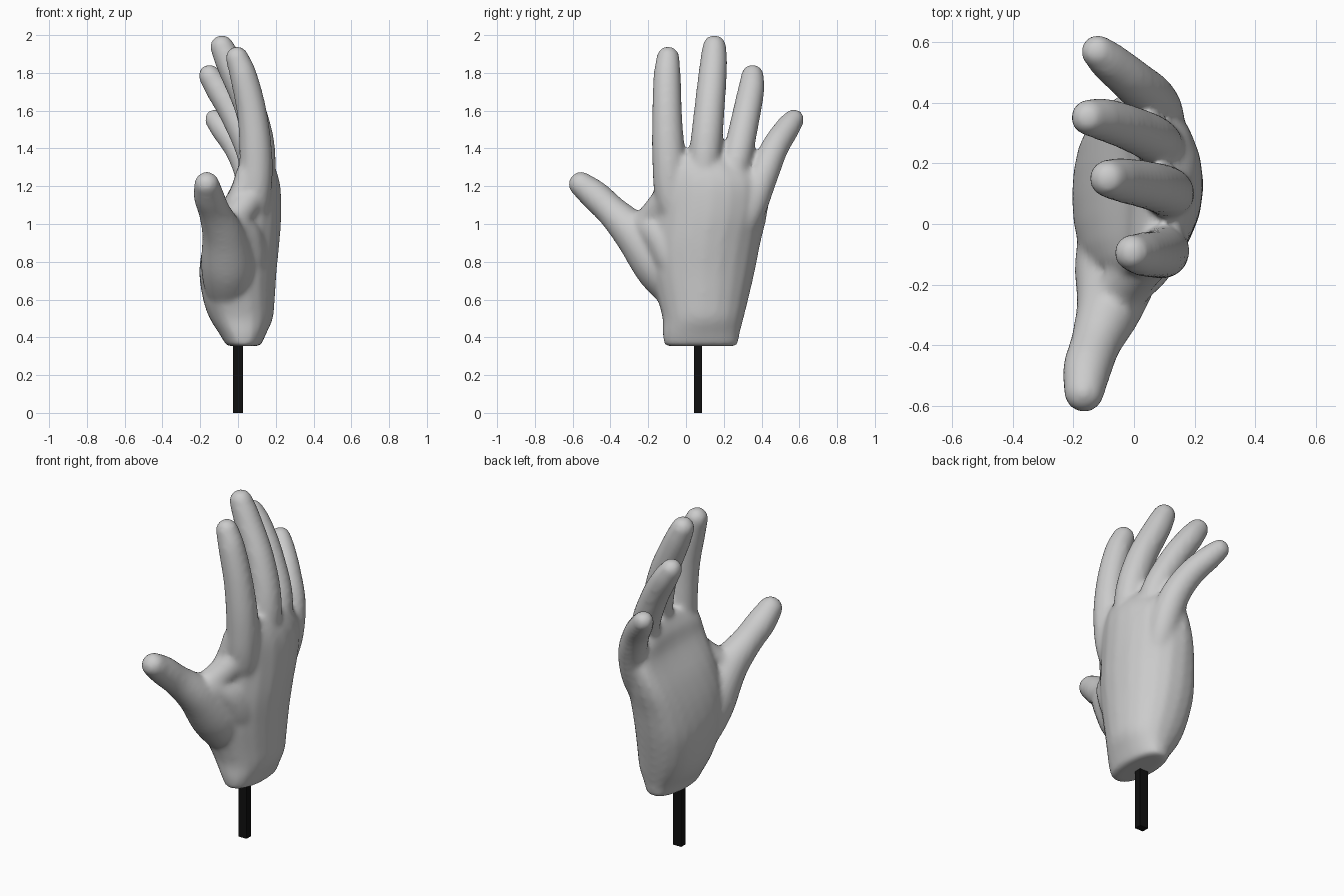
import bpy, bmesh, math
from mathutils import Vector

SIDES = 20
old = bpy.data.objects.get("Cube")
if old:
    bpy.data.objects.remove(old)


def material(name, value):
    m = bpy.data.materials.new(name)
    m.use_nodes = True
    colour = (value, value, value, 1)
    m.diffuse_color = colour
    m.node_tree.nodes["Principled BSDF"].inputs["Base Color"].default_value = colour
    return m


def spline(points, steps=5):
    """Catmull-Rom samples through tuples of any length."""
    pts = [Vector(p) for p in points]
    pts = [2 * pts[0] - pts[1]] + pts + [2 * pts[-1] - pts[-2]]
    out = []
    for a, b, c, d in zip(pts, pts[1:], pts[2:], pts[3:]):
        for i in range(steps):
            t = i / steps
            out.append(0.5 * (2 * b + (c - a) * t + (2 * a - 5 * b + 4 * c - d) * t * t
                              + (3 * b - a - 3 * c + d) * t ** 3))
    return out + [pts[-2]]


def loft(bm, rings):
    """Closed skin over a list of rings."""
    rows = [[bm.verts.new(p) for p in ring] for ring in rings]
    for low, high in zip(rows, rows[1:]):
        for i in range(SIDES):
            j = (i + 1) % SIDES
            bm.faces.new((low[i], low[j], high[j], high[i]))
    bm.faces.new(rows[0][::-1])
    bm.faces.new(rows[-1])


def finger(bm, points):
    """Tapered tube with a round tip; points are x, y, z, radius."""
    samples = spline(points)
    centres = [s.xyz for s in samples]
    radii = [s[3] for s in samples]
    end = (centres[-1] - centres[-2]).normalized()
    tip, r = centres[-1], radii[-1]
    for k in range(1, 6):
        a = k * math.pi / 11
        centres.append(tip + end * r * math.sin(a))
        radii.append(r * math.cos(a))
    rings = []
    for i, c in enumerate(centres):
        along = (centres[min(i + 1, len(centres) - 1)] - centres[max(i - 1, 0)]).normalized()
        side = along.cross(Vector((1, 0, 0))).normalized()
        front = side.cross(along)
        rings.append([c + radii[i] * (side * math.cos(t) + front * math.sin(t))
                      for t in (math.tau * k / SIDES for k in range(SIDES))])
    loft(bm, rings)


def palm(bm, sections):
    """Arched body; sections are z, centre y, half width, palm x, back x, arch."""
    rings = []
    for z, cy, half, x0, x1, arch in [tuple(s) for s in spline(sections, 4)]:
        ring = []
        for k in range(SIDES):
            t = math.tau * k / SIDES
            c, s = math.cos(t), math.sin(t)
            bulge = math.copysign(abs(s) ** 0.8, s)
            ring.append(((x0 + x1) / 2 + (x1 - x0) / 2 * bulge - arch * c * c, cy + half * c, z))
        rings.append(ring)
    loft(bm, rings)


# Hand: overlapping palm, fingers, thumb and web fused into one skin
bm = bmesh.new()
palm(bm, [
    (0.353, 0.08, 0.195, -0.06, 0.12, 0),
    (0.42, 0.08, 0.205, -0.10, 0.15, 0),
    (0.50, 0.09, 0.215, -0.15, 0.185, 0.01),
    (0.60, 0.09, 0.24, -0.185, 0.195, 0.02),
    (0.75, 0.09, 0.275, -0.205, 0.205, 0.03),
    (0.90, 0.10, 0.295, -0.18, 0.22, 0.045),
    (1.05, 0.125, 0.305, -0.12, 0.23, 0.06),
    (1.20, 0.135, 0.305, -0.03, 0.225, 0.07),
    (1.29, 0.11, 0.265, 0.00, 0.20, 0.06),
    (1.36, 0.07, 0.18, 0.04, 0.16, 0.03),
])
digits = {
    "index": [(0.06, -0.02, 0.90, 0.05), (0.085, -0.075, 1.12, 0.085), (0.095, -0.092, 1.35, 0.088),
              (0.075, -0.10, 1.58, 0.08), (0.03, -0.10, 1.78, 0.073), (-0.005, -0.095, 1.88, 0.062)],
    "middle": [(0.11, 0.08, 1.10, 0.07), (0.115, 0.103, 1.38, 0.084), (0.06, 0.125, 1.62, 0.081),
               (-0.04, 0.145, 1.84, 0.074), (-0.085, 0.15, 1.938, 0.064)],
    "ring": [(0.10, 0.20, 1.06, 0.07), (0.08, 0.268, 1.34, 0.079), (-0.01, 0.315, 1.56, 0.076),
             (-0.10, 0.345, 1.71, 0.071), (-0.15, 0.352, 1.785, 0.061)],
    "little": [(0.05, 0.22, 0.80, 0.05), (0.08, 0.325, 1.05, 0.085), (0.065, 0.405, 1.25, 0.081),
               (0.00, 0.468, 1.40, 0.074), (-0.08, 0.535, 1.505, 0.067), (-0.12, 0.57, 1.553, 0.057)],
    "thumb": [(-0.01, 0.06, 0.52, 0.09), (-0.045, -0.035, 0.66, 0.13), (-0.055, -0.14, 0.79, 0.142),
              (-0.08, -0.27, 0.945, 0.112), (-0.125, -0.39, 1.065, 0.085),
              (-0.155, -0.48, 1.15, 0.081), (-0.165, -0.555, 1.21, 0.068)],
    "web": [(-0.09, -0.30, 0.955, 0.08), (-0.03, -0.20, 1.01, 0.08), (0.06, -0.10, 1.13, 0.08)],
    "thumb root": [(0.07, 0.06, 0.60, 0.06), (0.055, -0.05, 0.78, 0.10),
                   (0.035, -0.12, 0.92, 0.10), (-0.015, -0.19, 0.99, 0.085)],
}
for path in digits.values():
    finger(bm, path)
bmesh.ops.recalc_face_normals(bm, faces=bm.faces)
mesh = bpy.data.meshes.new("hand")
bm.to_mesh(mesh)
bm.free()
hand = bpy.data.objects.new("hand", mesh)
bpy.context.collection.objects.link(hand)
mesh.materials.append(material("light grey", 0.6))

fuse = hand.modifiers.new("fuse", "REMESH")
fuse.mode = "VOXEL"
fuse.voxel_size = 0.014
fuse.use_smooth_shade = True
blend = hand.modifiers.new("blend", "SMOOTH")
blend.factor = 0.5
blend.iterations = 12

# Square post below the wrist
bpy.ops.mesh.primitive_cube_add(size=1, location=(0, 0.063, 0.2))
post = bpy.context.object
post.name = "stand_post"
post.scale = (0.054, 0.042, 0.4)
post.data.materials.append(material("black", 0.005))
